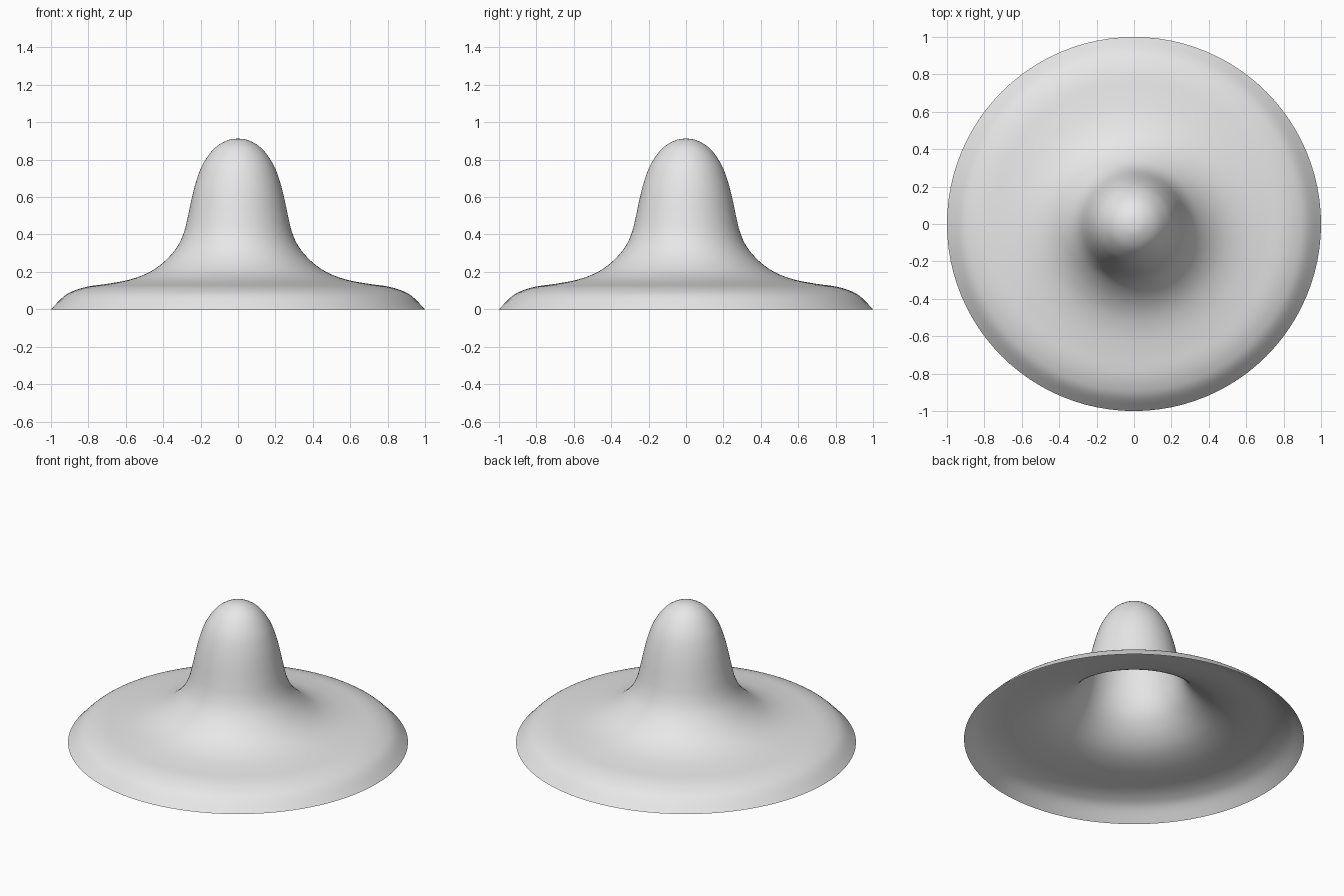
import bpy, bmesh, math
from mathutils import Vector

if "Cube" in bpy.data.objects:
    bpy.data.objects.remove(bpy.data.objects["Cube"])

SEGMENTS = 96
STEPS = 4

# Outline from crown tip to brim edge, as (radius, height)
outline = [(0, .912), (.06, .902), (.13, .857), (.19, .772), (.225, .68),
           (.248, .59), (.267, .50), (.288, .415), (.32, .342), (.37, .278),
           (.43, .226), (.50, .186), (.59, .156), (.70, .136), (.80, .122),
           (.87, .102), (.93, .07), (1.0, 0)]


def smooth(points):
    """Catmull-Rom curve through the points."""
    p = [Vector(q) for q in points]
    p = [Vector((-p[1].x, p[1].y))] + p + [2 * p[-1] - p[-2]]
    out = []
    for a, b, c, d in zip(p, p[1:], p[2:], p[3:]):
        for i in range(STEPS):
            t = i / STEPS
            out.append(.5 * (2 * b + (c - a) * t + (2 * a - 5 * b + 4 * c - d) * t * t
                             + (3 * b - a - 3 * c + d) * t ** 3))
    return out + [p[-2]]


# Open thin shell: tip fan plus rings of quads
profile = smooth(outline)
bm = bmesh.new()
tip = bm.verts.new((0, 0, profile[0].y))
rings = []
for r, z in profile[1:]:
    rings.append([bm.verts.new((r * math.cos(a), r * math.sin(a), z))
                  for a in (math.tau * k / SEGMENTS for k in range(SEGMENTS))])
for k in range(SEGMENTS):
    n = (k + 1) % SEGMENTS
    bm.faces.new((tip, rings[0][k], rings[0][n]))
    for upper, lower in zip(rings, rings[1:]):
        bm.faces.new((upper[k], lower[k], lower[n], upper[n]))
for f in bm.faces:
    f.smooth = True

mesh = bpy.data.meshes.new("hat_shell")
bm.to_mesh(mesh)
bm.free()

grey = bpy.data.materials.new("light grey")
grey.diffuse_color = (.8, .8, .8, 1)
grey.use_nodes = True
grey.node_tree.nodes["Principled BSDF"].inputs["Base Color"].default_value = grey.diffuse_color
mesh.materials.append(grey)
shell = bpy.data.objects.new("hat_shell", mesh)
bpy.context.collection.objects.link(shell)
